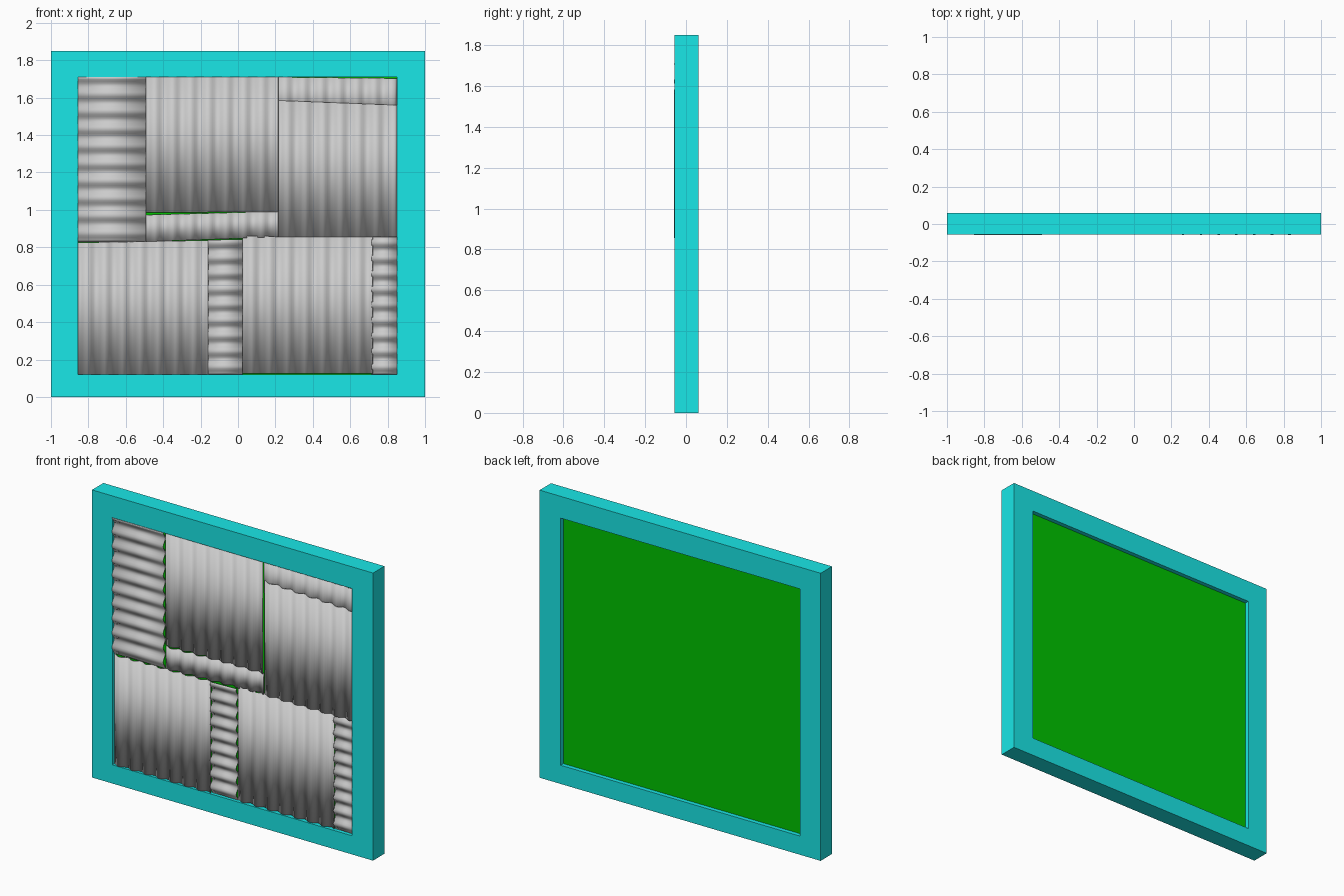
import bpy, bmesh, math

if "Cube" in bpy.data.objects:
    bpy.data.objects.remove(bpy.data.objects["Cube"])

W, H = 1.0, 1.85                 # half width, height
X0, X1, Z0, Z1 = -0.855, 0.85, 0.12, 1.71   # opening
YF, YB = -0.056, 0.06            # frame front and back


def material(name, rgb):
    m = bpy.data.materials.new(name)
    m.diffuse_color = (*rgb, 1)
    m.use_nodes = True
    m.node_tree.nodes["Principled BSDF"].inputs["Base Color"].default_value = m.diffuse_color
    return m


def finish(bm, name, mat=None):
    bmesh.ops.recalc_face_normals(bm, faces=bm.faces)
    me = bpy.data.meshes.new(name)
    bm.to_mesh(me)
    bm.free()
    ob = bpy.data.objects.new(name, me)
    bpy.context.collection.objects.link(ob)
    if mat:
        me.materials.append(mat)
    return ob


def lerp(a, b, t):
    return a + (b - a) * t


def sheet(name, x, left, right, y, upright=True, pitch=0.095, amp=0.011):
    """Corrugated sheet; left/right are (bottom z, top z) at each side.
    upright: ridges run along z, otherwise along x."""
    length = x[1] - x[0] if upright else left[1] - left[0]
    n = max(4, round(length / pitch * 8))
    bm = bmesh.new()
    rows = []
    for i in range(n + 1):
        t = i / n
        yy = y + amp * math.cos(math.tau * t * length / pitch)
        if upright:
            px = lerp(x[0], x[1], t)
            ends = [(px, yy, lerp(left[k], right[k], t)) for k in (0, 1)]
        else:
            ends = [(x[0], yy, lerp(left[0], left[1], t)),
                    (x[1], yy, lerp(right[0], right[1], t))]
        rows.append([bm.verts.new(p) for p in ends])
    for a, b in zip(rows, rows[1:]):
        f = bm.faces.new((a[0], b[0], b[1], a[1]))
        f.smooth = True
    ob = finish(bm, name)
    mod = ob.modifiers.new("thickness", 'SOLIDIFY')
    mod.thickness = 0.004
    mod.offset = 0
    return ob


teal = material("teal_paint", (0.01, 0.8, 0.8))
green = material("green_paint", (0.0, 0.55, 0.0))

# Rectangular frame: four rings of corners joined into one closed loop
bm = bmesh.new()
outer = [(-W, 0), (W, 0), (W, H), (-W, H)]
inner = [(X0, Z0), (X1, Z0), (X1, Z1), (X0, Z1)]
rings = [[bm.verts.new((x, y, z)) for x, z in pts]
         for pts, y in ((outer, YF), (outer, YB), (inner, YB), (inner, YF))]
for r in range(4):
    a, b = rings[r], rings[(r + 1) % 4]
    for i in range(4):
        j = (i + 1) % 4
        bm.faces.new((a[i], a[j], b[j], b[i]))
finish(bm, "frame", teal)

# Backing board, recessed at the rear
bm = bmesh.new()
bmesh.ops.create_cube(bm, size=1)
for v in bm.verts:
    v.co = (X0 if v.co.x < 0 else X1, -0.026 if v.co.y < 0 else 0.032,
            Z0 if v.co.z < 0 else Z1)
finish(bm, "backing_board", green)

# Patchwork of corrugated sheets, upper half
sheet("sheet_upper_left", (X0, -0.492), (0.83, Z1), (0.83, Z1), -0.047, False, 0.093)
sheet("sheet_upper_middle", (-0.492, 0.215), (0.985, Z1), (0.99, Z1), -0.044)
sheet("sheet_upper_strip", (0.205, X1), (1.50, Z1), (1.50, 1.703), -0.038)
sheet("sheet_upper_right", (0.215, X1), (0.855, 1.585), (0.855, 1.56), -0.046)
sheet("sheet_middle_strip", (-0.492, 0.215), (0.83, 0.973), (0.855, 0.992), -0.038)

# Lower half
sheet("sheet_lower_left", (X0, -0.16), (Z0, 0.825), (Z0, 0.837), -0.044)
sheet("sheet_lower_narrow", (-0.16, 0.025), (Z0, 0.838), (Z0, 0.842), -0.044, False, 0.083)
sheet("sheet_lower_middle", (0.025, 0.72), (Z0 + 0.005, 0.86), (Z0 + 0.005, 0.855), -0.044)
sheet("sheet_lower_right", (0.715, X1), (Z0, 0.855), (Z0, 0.855), -0.041, False, 0.083)
